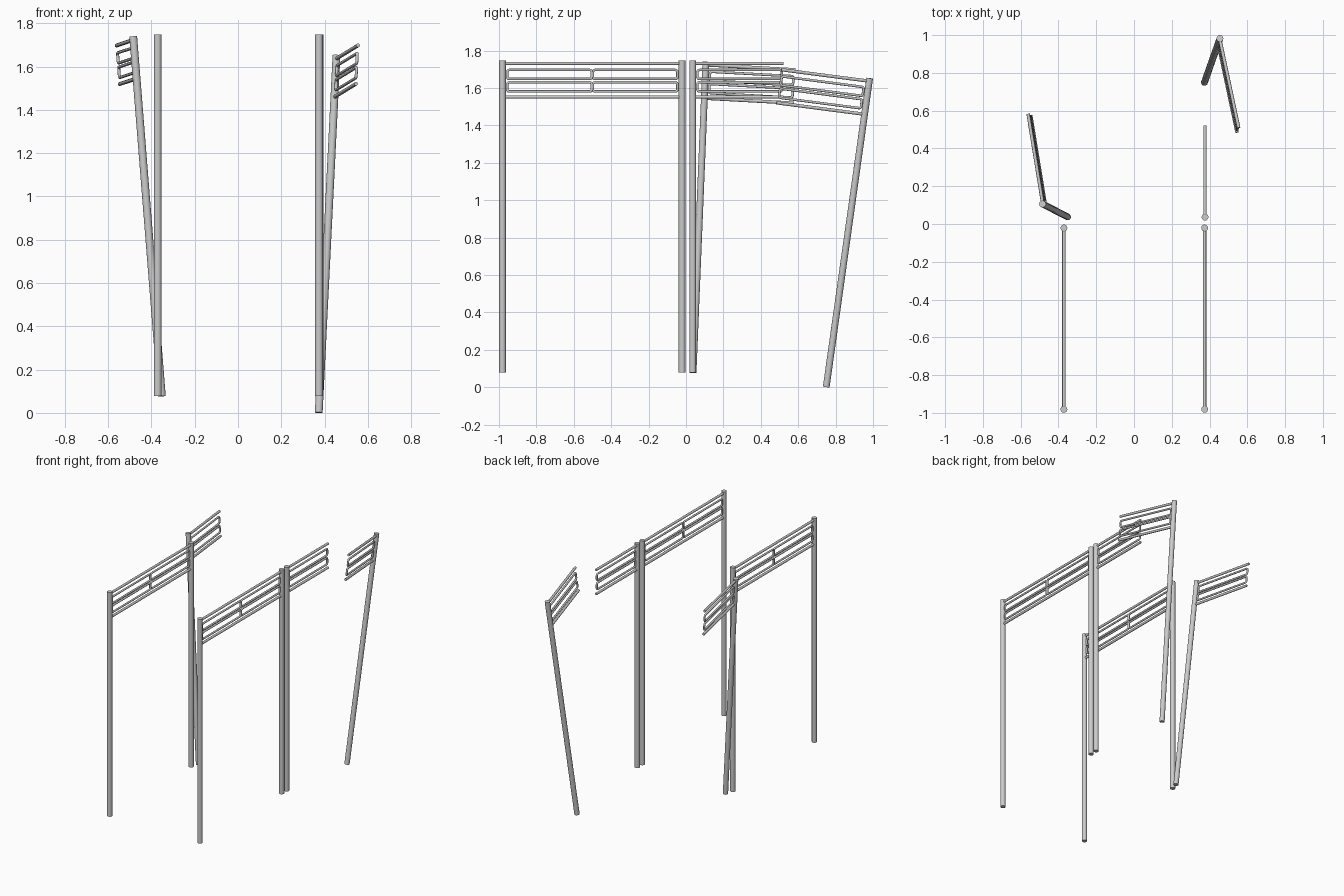
import bpy, math
from mathutils import Matrix, Vector

if "Cube" in bpy.data.objects:
    bpy.data.objects.remove(bpy.data.objects["Cube"])

POST_LEN, POST_R = 1.669, 0.018
RAIL_R, BAR_R = 0.009, 0.007
RAIL_Z = (-0.016, -0.195)                      # depth below the post top
LOOP_Z = ((-0.051, -0.099), (-0.117, -0.166))


def post(name, frame):
    """Round post hanging down from the frame origin."""
    bpy.ops.mesh.primitive_cylinder_add(vertices=24, radius=POST_R, depth=POST_LEN)
    ob = bpy.context.object
    ob.name = name
    ob.data.transform(Matrix.Translation((0, 0, -POST_LEN / 2)))
    ob.matrix_world = frame
    bpy.ops.object.shade_smooth_by_angle(angle=math.radians(40))


def tube(curve, pts, radius, cyclic=False):
    s = curve.splines.new('POLY')
    s.points.add(len(pts) - 1)
    for p, (y, z) in zip(s.points, pts):
        p.co = (0, y, z, 1)
        p.radius = radius
    s.use_cyclic_u = cyclic


def rounded_rect(y0, y1, z0, z1, r=0.011):
    pts = []
    corners = ((y1 - r, z1 - r), (y0 + r, z1 - r), (y0 + r, z0 + r), (y1 - r, z0 + r))
    for i, (cy, cz) in enumerate(corners):
        for k in range(5):
            a = math.pi / 2 * (i + k / 4)
            pts.append((cy + r * math.cos(a), cz + r * math.sin(a)))
    return pts


def panel(name, frame, rail_end, loops):
    """Two straight rails with rows of rounded bar loops between them, along +y."""
    cu = bpy.data.curves.new(name, 'CURVE')
    cu.dimensions = '3D'
    cu.bevel_depth = 1.0
    cu.bevel_resolution = 3
    cu.use_fill_caps = True
    for z in RAIL_Z:
        tube(cu, [(0, z), (rail_end, z)], RAIL_R)
    for top, low in LOOP_Z:
        for y0, y1 in loops:
            tube(cu, rounded_rect(y0, y1, low, top), BAR_R, True)
    ob = bpy.data.objects.new(name, cu)
    bpy.context.collection.objects.link(ob)
    ob.matrix_world = frame
    bpy.ops.object.select_all(action='DESELECT')
    ob.select_set(True)
    bpy.context.view_layer.objects.active = ob
    bpy.ops.object.convert(target='MESH')
    bpy.ops.object.shade_smooth_by_angle(angle=math.radians(50))


def leaning_frame(top, bottom, toward):
    """Frame at the post top: z up the post, y along the rails."""
    z = (Vector(top) - Vector(bottom)).normalized()
    y = Vector(toward)
    y = (y - z * y.dot(z)).normalized()
    m = Matrix((y.cross(z), y, z)).transposed().to_4x4()
    m.translation = top
    return m


TOP = 1.747
NEAR_LOOP, FAR_LOOP = (0.025, 0.477), (0.483, 0.935)

# Intact fence sections on both sides
for side, x in (("left", -0.371), ("right", 0.374)):
    front = Matrix.Translation((x, -0.981, TOP))
    post(f"{side}_front_post", front)
    post(f"{side}_middle_post", Matrix.Translation((x, -0.021, TOP)))
    panel(f"{side}_full_rails", front, 0.96, (NEAR_LOOP, FAR_LOOP))

# Broken half sections: one upright, two leaning
broken = {
    "right_upright": Matrix.Translation((0.376, 0.036, TOP)),
    "left_leaning": leaning_frame((-0.484, 0.106, 1.739), (-0.352, 0.038, 0.08),
                                  (-0.076, 0.466, -0.025)),
    "right_leaning": leaning_frame((0.455, 0.982, 1.652), (0.373, 0.75, 0.003),
                                   (0.103, -0.481, 0.07)),
}
for name, frame in broken.items():
    post(f"{name}_post", frame)
    panel(f"{name}_half_rails", frame, 0.485, (NEAR_LOOP,))
